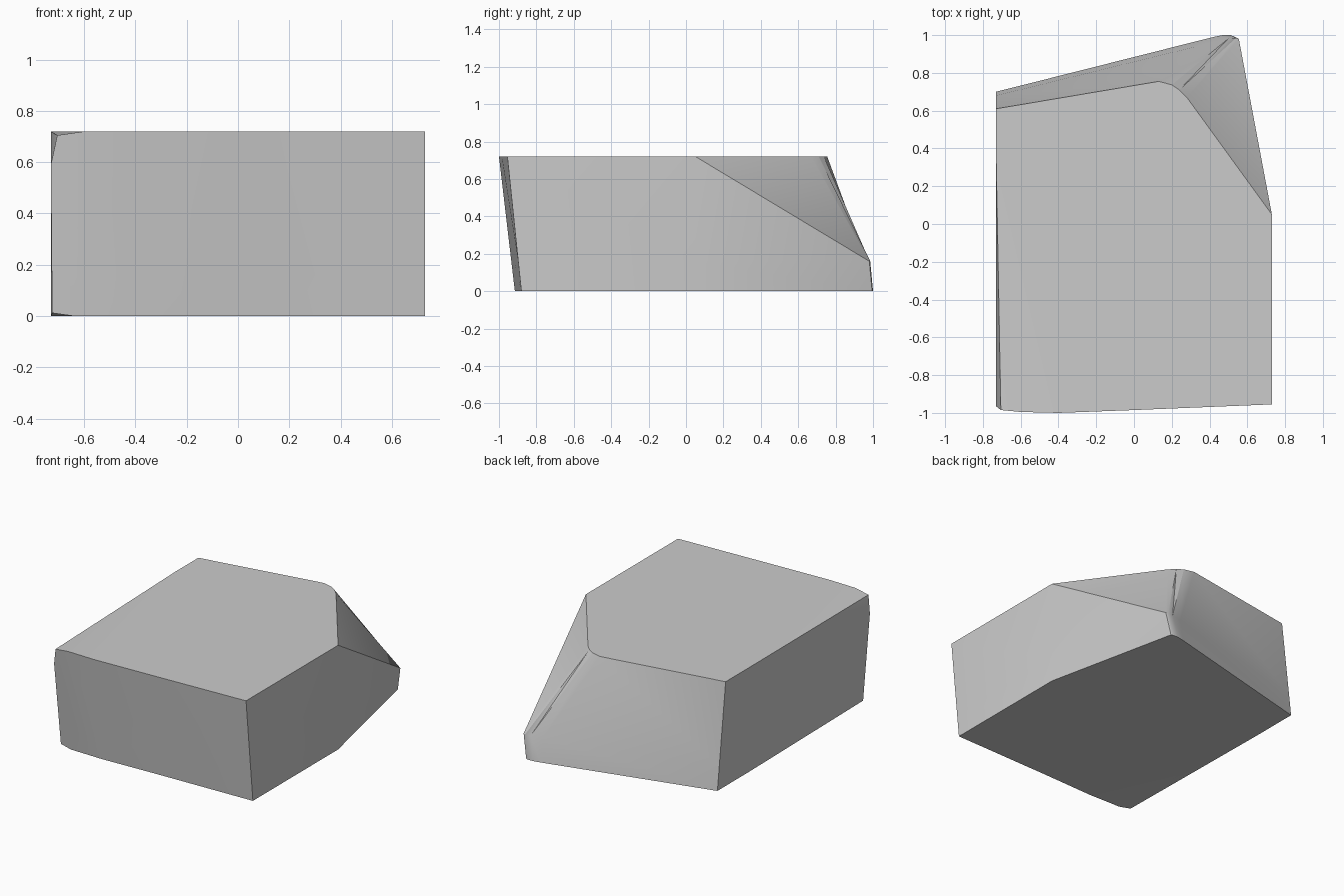
import bpy, bmesh, math

cube = bpy.data.objects.get("Cube")
if cube:
    bpy.data.objects.remove(cube, do_unlink=True)

H, M = 0.72, 0.16  # full height and height of the back corner break

# Three matching outlines, counterclockwise from the front corner
top = [(.73, -.955), (.73, .05), (.28, .67), (.24, .71), (.2, .737), (.13, .755),
       (-.73, .61), (-.73, .36), (-.705, -.985, .705), (-.6, -.995), (-.4, -1), (0, -.985)]
middle = [(.73, -.897), (.73, .05), (.555, .98), (.54, .985), (.5, .982), (.42, .962),
          (-.73, .68), (-.73, .36), (-.73, -.965, .59), (-.64, -.93), (-.4, -.934), (0, -.919)]
bottom = [(.73, -.88), (.73, .05), (.525, .995), (.51, 1), (.47, 1), (.42, .99),
          (-.73, .7), (-.73, .36), (-.725, -.898, .012), (-.64, -.91), (-.4, -.915), (0, -.9)]

bm = bmesh.new()


def ring(points, z):
    return [bm.verts.new((p[0], p[1], p[2] if len(p) > 2 else z)) for p in points]


def bridge(low, high):
    for i in range(len(low)):
        j = (i + 1) % len(low)
        bm.faces.new((low[i], low[j], high[i]))
        bm.faces.new((low[j], high[j], high[i]))


def cap(loop):
    # Flat cap plus the slightly dropped front corner triangle
    bm.faces.new(loop[:8] + loop[9:])
    bm.faces.new(loop[7:10])


low, mid, high = ring(bottom, 0), ring(middle, M), ring(top, H)
bridge(low, mid)
bridge(mid, high)
cap(low)
cap(high)
bmesh.ops.recalc_face_normals(bm, faces=bm.faces)

mesh = bpy.data.meshes.new("stone_block")
bm.to_mesh(mesh)
bm.free()
block = bpy.data.objects.new("stone_block", mesh)
bpy.context.collection.objects.link(block)

# Plain stone colour
mat = bpy.data.materials.new("stone_grey")
mat.use_nodes = True
grey = (.6, .6, .6, 1)
mat.diffuse_color = grey
mat.node_tree.nodes["Principled BSDF"].inputs["Base Color"].default_value = grey
mesh.materials.append(mat)

# Soft shading across the rounded corner, crisp elsewhere
bpy.ops.object.select_all(action='DESELECT')
block.select_set(True)
bpy.context.view_layer.objects.active = block
bpy.ops.object.shade_smooth_by_angle(angle=math.radians(30))
